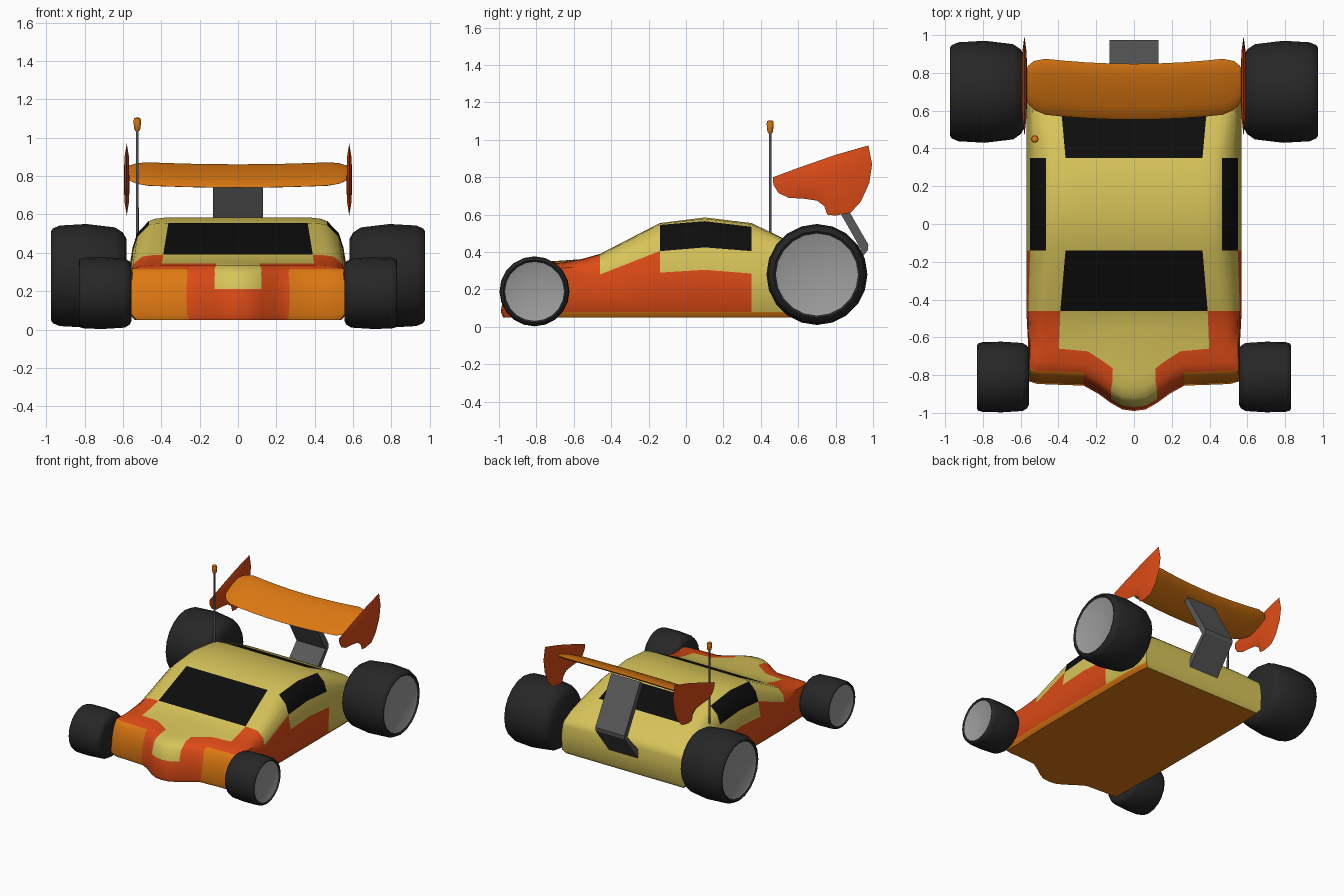
import bpy, bmesh, math

if "Cube" in bpy.data.objects:
    bpy.data.objects.remove(bpy.data.objects["Cube"])

def mat(name, r, g, b):
    m = bpy.data.materials.new(name)
    m.diffuse_color = (r, g, b, 1)
    m.use_nodes = True
    m.node_tree.nodes["Principled BSDF"].inputs["Base Color"].default_value = m.diffuse_color
    return m

YELLOW = mat("yellow", .68, .55, .10)
RED = mat("red_orange", .72, .07, .008)
ORANGE = mat("orange", .72, .19, .006)
BLACK = mat("window_black", .004, .004, .004)
TYRE = mat("tyre", .02, .02, .02)
RIM = mat("rim_grey", .33, .33, .33)
DARK = mat("dark_grey", .10, .10, .10)

def finish(bm, name, mats, angle=40):
    bmesh.ops.recalc_face_normals(bm, faces=bm.faces)
    me = bpy.data.meshes.new(name)
    bm.to_mesh(me)
    bm.free()
    for m in mats:
        me.materials.append(m)
    ob = bpy.data.objects.new(name, me)
    bpy.context.collection.objects.link(ob)
    bpy.ops.object.select_all(action='DESELECT')
    ob.select_set(True)
    bpy.context.view_layer.objects.active = ob
    bpy.ops.object.shade_smooth_by_angle(angle=math.radians(angle))
    return ob

def loft(name, rings, material, angle=40):
    """Skin a list of closed rings and cap both ends."""
    bm = bmesh.new()
    vs = [[bm.verts.new(p) for p in r] for r in rings]
    n = len(vs[0])
    for a, b in zip(vs, vs[1:]):
        for i in range(n):
            bm.faces.new((a[i], a[(i + 1) % n], b[(i + 1) % n], b[i]))
    bm.faces.new(vs[0])
    bm.faces.new(vs[-1])
    return finish(bm, name, [material], angle)

def lathe_x(name, profile, side, y, z, material, n=20):
    """Turn an (x, radius) profile round an axle along x."""
    rings = [[(side * x, y + r * math.cos(2 * math.pi * i / n), z + r * math.sin(2 * math.pi * i / n))
              for i in range(n)] for x, r in profile]
    return loft(name, rings, material, 50)

# --- Body: surface of a box grid (columns f, stations j, levels k) ---
F = [0, .11, .22, .34, .48, .78, .92, 1]
COLS = [-f for f in F[:0:-1]] + F
# y, roof z, then (x, z) of window top, window bottom, waist
ST = [
    (-.75, .335, .52, .325, .55, .29, .56, .21),
    (-.66, .345, .51, .335, .555, .28, .56, .20),
    (-.56, .362, .505, .35, .56, .28, .565, .20),
    (-.46, .39, .50, .38, .56, .28, .57, .20),
    (-.14, .555, .465, .545, .55, .405, .57, .29),
    (.10, .585, .465, .565, .55, .425, .57, .305),
    (.35, .555, .465, .535, .55, .405, .57, .285),
    (.57, .45, .49, .435, .55, .36, .57, .25),
    (.70, .39, .50, .375, .55, .32, .565, .22),
    (.80, .335, .50, .325, .545, .28, .555, .20),
]
NJ, NK = len(ST) - 1, 5
FRONT = [.12, .07, .045, .02, 0, .012]
REAR = [-.03, -.01, 0, 0, 0, -.02]

def nose(x):
    t = min(1, max(0, (abs(x) - .02) / .28))
    return -.99 + .14 * t * t * (3 - 2 * t) + max(0, abs(x) - .5) * .3

def body_pos(i, j, k):
    y, zt, xc, zc, xb, zb, xa, za = ST[j]
    f = COLS[i]
    lv = [(xc, zc), ((xc + xb) / 2 + .018, (zc + zb) / 2 + .008), (xb, zb), (xa, za),
          (xa - .005, .08), (xa - .03, .05)]
    x, z = lv[k]
    if k == 0:
        drop = {.92: .35, 1: 1}.get(abs(f), 0)
        z = zt - (zt - zc) * drop
    x *= f
    if j == 0:
        y = nose(x) + FRONT[k]
    elif j == 1:
        y = nose(x) + .19
    elif j == NJ:
        y += REAR[k]
    return x, y, z

Y_, R_, O_, B_ = range(4)

def top_col(c, j):
    if j in (3, 6) and c < 5:
        return B_
    if j < 3:
        return Y_ if c < (2 if j == 0 else 5) else R_
    return Y_

def side_col(k, j):
    if k == 4:
        return O_
    if j < 3 or (j == 3 and k > 1) or (j in (4, 5) and k == 3):
        return R_
    return B_ if j in (4, 5) and k < 2 else Y_

def front_col(c, k):
    if c < 2:
        return Y_ if k < 3 else R_
    return O_ if c >= 4 and k > 0 else R_

bm = bmesh.new()
cache = {}

def quad(keys, col):
    for key in keys:
        if key not in cache:
            cache[key] = bm.verts.new(body_pos(*key))
    bm.faces.new([cache[k] for k in keys]).material_index = col

NI = len(COLS) - 1
half = NI // 2
for i in range(NI):
    c = i - half if i >= half else half - 1 - i
    for j in range(NJ):
        for k, col in ((0, top_col(c, j)), (NK, O_)):
            quad([(i, j, k), (i + 1, j, k), (i + 1, j + 1, k), (i, j + 1, k)], col)
    for k in range(NK):
        for j, col in ((0, front_col(c, k)), (NJ, Y_)):
            quad([(i, j, k), (i + 1, j, k), (i + 1, j, k + 1), (i, j, k + 1)], col)
for i in (0, NI):
    for j in range(NJ):
        for k in range(NK):
            quad([(i, j, k), (i, j + 1, k), (i, j + 1, k + 1), (i, j, k + 1)], side_col(k, j))
finish(bm, "car_body", [YELLOW, RED, ORANGE, BLACK], 45)

# --- Wheels: tyre and dished rim, each side ---
REAR_TYRE = [(.58, .01), (.58, .19), (.60, .225), (.64, .252), (.79, .27), (.93, .262),
             (.965, .247), (.975, .232), (.97, .222), (.94, .21), (.94, .01)]
FRONT_TYRE = [(.555, .01), (.555, .145), (.565, .165), (.59, .18), (.70, .187), (.80, .185),
              (.825, .178), (.83, .168), (.825, .16), (.805, .15), (.805, .01)]
REAR_RIM = [(.90, .01), (.90, .20), (.966, .225), (.957, .205), (.95, .01)]
FRONT_RIM = [(.78, .01), (.78, .14), (.823, .163), (.816, .148), (.812, .01)]
for side, s in (("right", 1), ("left", -1)):
    lathe_x("rear_tyre_" + side, REAR_TYRE, s, .70, .28, TYRE)
    lathe_x("rear_rim_" + side, REAR_RIM, s, .70, .28, RIM)
    lathe_x("front_tyre_" + side, FRONT_TYRE, s, -.81, .19, TYRE)
    lathe_x("front_rim_" + side, FRONT_RIM, s, -.81, .19, RIM)

# --- Rear wing: thin curved lens section, swept back at the tips ---
def wing_ring(x, scale, n=12):
    q = (x / .5) ** 2
    cy, cz = .70 + .03 * q, .80 + .012 * q
    ring = []
    for i in range(n):
        a = 2 * math.pi * i / n
        u, v = math.cos(a) * scale, math.sin(a) * .02 * scale
        ring.append((x, cy + .148 * u - .4 * v, cz + .06 * u + .92 * v))
    return ring

half_wing = [(.12, 1), (.25, 1), (.38, 1), (.47, 1), (.53, .87), (.56, .68), (.575, .5)]
span = [(-x, s) for x, s in half_wing[::-1]] + [(0, 1)] + half_wing
loft("rear_wing", [wing_ring(x, s) for x, s in span], ORANGE, 60)

# --- Wing end plates: lens-shaped fins ---
PLATE = [(.465, .80), (.60, .85), (.80, .92), (.975, .97), (.995, .87), (.98, .77), (.935, .67), (.88, .61),
         (.80, .595), (.755, .60), (.74, .645), (.70, .675), (.63, .685), (.55, .69), (.495, .715), (.467, .76)]

def plate_ring(x, s):
    return [(x, .76 + (y - .76) * s, .78 + (z - .78) * s) for y, z in PLATE]

for side, s in (("right", 1), ("left", -1)):
    loft("wing_end_plate_" + side,
         [plate_ring(s * .58 + d, k) for d, k in ((-.014, .3), (-.011, .65), (0, 1), (.011, .65), (.014, .3))],
         RED, 60)

# --- Bent strut holding the wing ---
STRUT = [(.77, .80), (.865, .63), (.975, .44), (.972, .41), (.79, .18),
         (.76, .22), (.935, .415), (.83, .60), (.735, .775)]
loft("wing_strut", [[(x, y, z) for y, z in STRUT] for x in (-.13, .13)], DARK, 30)

# --- Aerial with a coloured tip ---
def post(name, profile, material, n=10):
    rings = [[(-.525 + r * math.cos(2 * math.pi * i / n), .45 + r * math.sin(2 * math.pi * i / n), z)
              for i in range(n)] for z, r in profile]
    loft(name, rings, material, 50)

post("aerial_rod", [(.38, .008), (1.06, .007)], DARK)
post("aerial_tip", [(1.035, .01), (1.045, .016), (1.085, .02), (1.1, .017), (1.104, .008)], ORANGE)
